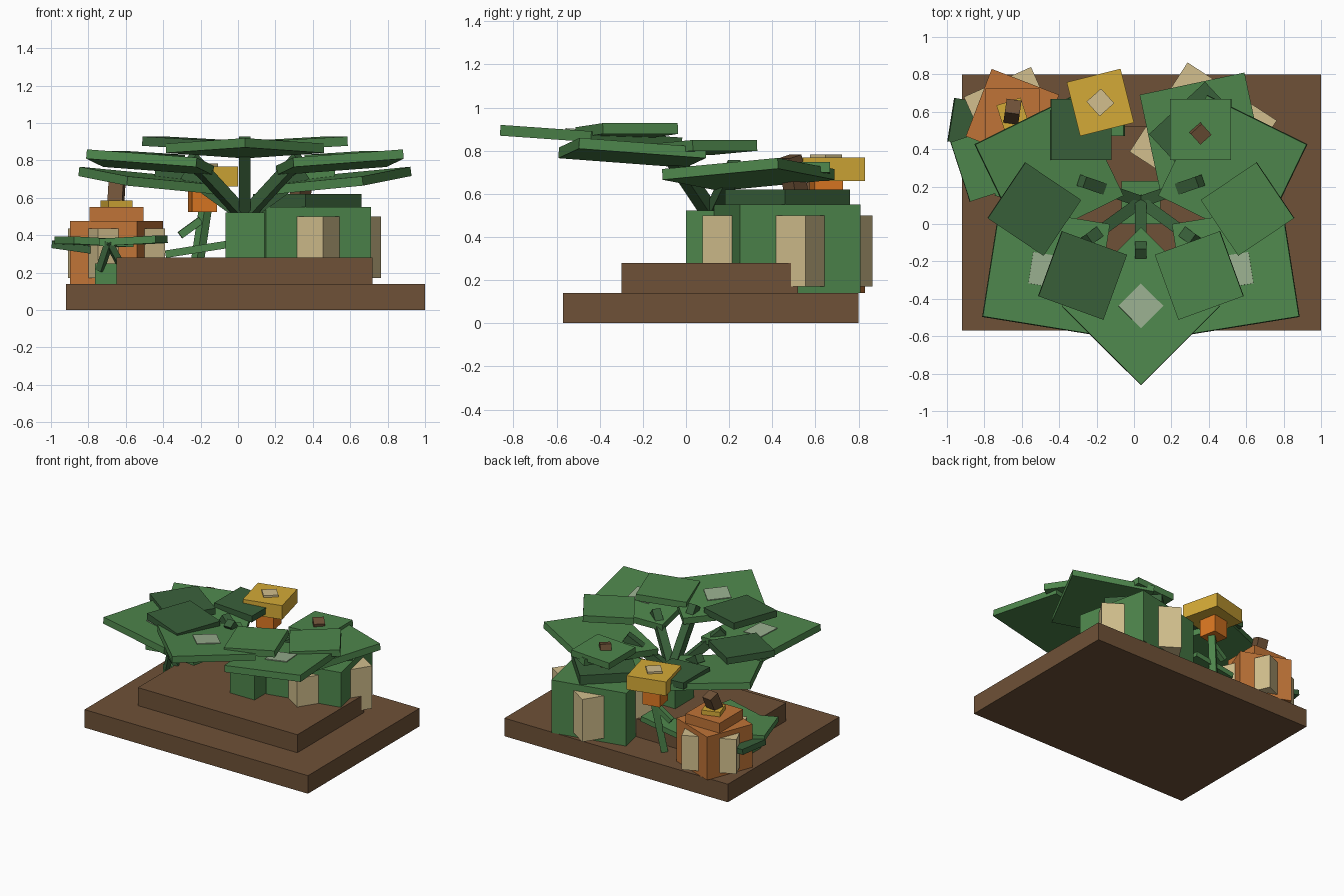
import bpy, bmesh
from math import radians, cos, sin
from mathutils import Matrix, Vector

old = bpy.data.objects.get("Cube")
if old:
    bpy.data.objects.remove(old, do_unlink=True)


def material(name, r, g, b):
    lin = [((c / 255 + 0.055) / 1.055) ** 2.4 for c in (r, g, b)] + [1]
    m = bpy.data.materials.new(name)
    m.use_nodes = True
    m.diffuse_color = lin
    m.node_tree.nodes["Principled BSDF"].inputs["Base Color"].default_value = lin
    return m


SOIL = material("soil brown", 110, 81, 55)
GREEN = material("leaf green", 78, 134, 76)
DARK = material("dark green", 57, 96, 58)
ORANGE = material("pumpkin orange", 192, 116, 55)
YELLOW = material("petal yellow", 212, 170, 55)
BEIGE = material("rib beige", 210, 191, 141)
PALE = material("pale green", 152, 174, 142)
FLOWER = material("flower orange", 220, 120, 34)


def block(name, mat, loc, size, rot=Matrix()):
    """Box of a given size, rotated about its own centre."""
    bm = bmesh.new()
    bmesh.ops.create_cube(bm, size=1)
    bm.transform(Matrix.Translation(loc) @ rot.to_4x4() @ Matrix.Diagonal((*size, 1)))
    me = bpy.data.meshes.new(name)
    bm.to_mesh(me)
    bm.free()
    me.materials.append(mat)
    ob = bpy.data.objects.new(name, me)
    bpy.context.collection.objects.link(ob)
    return ob


def turn(deg, axis="Z"):
    return Matrix.Rotation(radians(deg), 4, axis)


def slab(name, mat, x, y, z0, z1, side, deg=0):
    block(name, mat, (x, y, (z0 + z1) / 2), (side, side, z1 - z0), turn(deg))


def rod(name, mat, a, b, width):
    a, b = Vector(a), Vector(b)
    d = b - a
    block(name, mat, (a + b) / 2, (width, width, d.length), d.to_track_quat("Z", "Y").to_matrix().to_4x4())


def leaf(name, mat, hub, ang, dist, z, side, tilt, thick=0.05, spot=0):
    """Square leaf pointing corner-first away from the hub, rising outwards."""
    rot = turn(ang) @ turn(-tilt, "Y") @ turn(45)
    c = Vector((hub[0] + dist * cos(radians(ang)), hub[1] + dist * sin(radians(ang)), z))
    block(name, mat, c, (side, side, thick), rot)
    if spot:
        up = rot.to_3x3() @ Vector((0, 0, thick / 2 + 0.003))
        block(name + "_spot", PALE, c + up, (spot, spot, 0.006), rot)


def pumpkin(name, mat, cap_mat, x, y, side, deg, top, cap_top, cap_side, cap_deg, rib_side, rib_top):
    slab(name + "_body", mat, x, y, 0.14, top, side, deg)
    slab(name + "_cap", cap_mat, x, y, top, cap_top, cap_side, cap_deg)
    for i in range(4):
        a = radians(deg + 90 * i)
        slab(f"{name}_rib_{i}", BEIGE, x + side / 2 * cos(a), y + side / 2 * sin(a),
             0.17, rib_top, rib_side, deg + 45)


# Stepped soil bed
block("soil_base", SOIL, (0.04, 0.115, 0.07), (1.92, 1.37, 0.14))
block("soil_step", SOIL, (0.035, 0.11, 0.21), (1.37, 0.82, 0.14))

# Pumpkins
pumpkin("green_pumpkin", GREEN, DARK, 0.37, 0.47, 0.573, 12, 0.55, 0.62, 0.41, 43, 0.164, 0.5)
block("green_pumpkin_stem", SOIL, (0.345, 0.495, 0.69), (0.08, 0.08, 0.17), turn(42) @ turn(14, "X"))
pumpkin("orange_pumpkin", ORANGE, ORANGE, -0.65, 0.58, 0.386, -21, 0.475, 0.55, 0.29, 0, 0.12, 0.437)
slab("orange_pumpkin_collar", YELLOW, -0.65, 0.59, 0.55, 0.585, 0.136, 18)
block("orange_pumpkin_stem", SOIL, (-0.65, 0.6, 0.63), (0.08, 0.08, 0.14), turn(-8) @ turn(-24, "X"))

# Large plant: hub, stalks and five big leaves
HUB = (0.037, 0.12)
block("plant_hub", GREEN, (HUB[0], 0.115, 0.4), (0.21, 0.23, 0.245))
big = [(-90, 0.56, 0.865, 4, 0.28, 0.91), (-36, 0.627, 0.79, 6, 0.36, 0.815),
       (216, 0.627, 0.79, 6, 0.36, 0.815), (19, 0.52, 0.69, 7, 0.335, 0.73),
       (161, 0.52, 0.69, 7, 0.335, 0.73)]
for i, (ang, dist, z, tilt, reach, tip) in enumerate(big):
    leaf(f"big_leaf_{i}", GREEN, HUB, ang, dist, z, 0.597, tip and tilt, 0.05, 0.17 if i < 3 else 0)
    a = radians(ang)
    rod(f"stalk_{i}", DARK, (*HUB, 0.5),
        (HUB[0] + reach * cos(a), HUB[1] + reach * sin(a), tip), 0.062)

# Small upper leaves in mirrored pairs, dark on one side
for i, (off, y, z, side, deg) in enumerate([(0.312, -0.275, 0.893, 0.37, 20),
                                            (0.57, 0.08, 0.815, 0.36, 34),
                                            (0.32, 0.505, 0.715, 0.325, 0)]):
    for s, mat, label in ((-1, DARK, "right"), (1, GREEN, "left")):
        block(f"small_leaf_{i}_{label}", mat, (HUB[0] + s * off, y, z), (side, side, 0.05),
              turn(s * deg) @ turn(-s * 3, "Y"))

# Flower
slab("flower_petals", YELLOW, -0.18, 0.65, 0.66, 0.768, 0.297, 14)
slab("flower_centre", BEIGE, -0.18, 0.65, 0.768, 0.783, 0.105, 42)
slab("flower_cup", FLOWER, -0.19, 0.65, 0.525, 0.66, 0.135, 10)
rod("flower_stem", GREEN, (-0.235, 0.6, 0.14), (-0.175, 0.65, 0.54), 0.05)
rod("flower_shoot", GREEN, (-0.31, 0.62, 0.4), (-0.2, 0.63, 0.48), 0.04)
block("flower_leaf", GREEN, (-0.22, 0.55, 0.325), (0.34, 0.16, 0.04), turn(-9, "Y"))

# Seedling beside the orange pumpkin
SEED = (-0.7, 0.24)
slab("seedling_hub", GREEN, -0.7, 0.24, 0.14, 0.25, 0.13)
block("seedling_leaf_right", GREEN, (-0.77, 0.33, 0.365), (0.335, 0.335, 0.04), turn(18) @ turn(3, "Y"))
block("seedling_leaf_left", GREEN, (-0.56, 0.27, 0.37), (0.31, 0.31, 0.04), turn(-12) @ turn(-3, "Y"))
block("seedling_leaf_dark", DARK, (-0.865, 0.54, 0.335), (0.23, 0.235, 0.04), turn(-9) @ turn(8, "Y"))
for i, dx in enumerate((-0.05, 0.08)):
    rod(f"seedling_stalk_{i}", DARK, (-0.69, 0.15, 0.36), (-0.69 + dx, 0.18, 0.21), 0.035)
